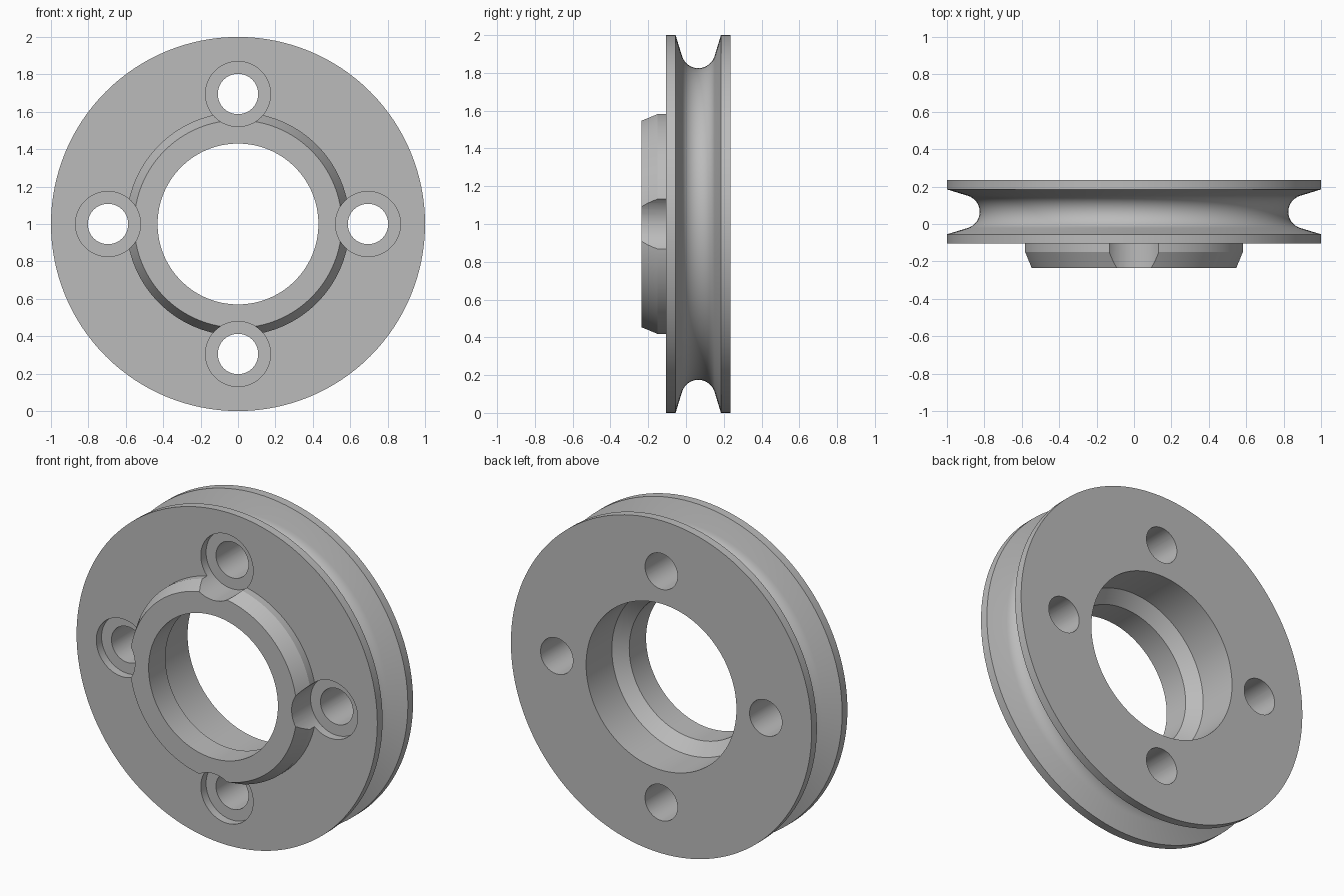
import bpy, bmesh, math
from mathutils import Matrix

cube = bpy.data.objects.get("Cube")
if cube:
    bpy.data.objects.remove(cube, do_unlink=True)

SEGMENTS = 128
CENTRE_Z = 1.0

grey = bpy.data.materials.new("plain grey")
grey.use_nodes = True
colour = (0.5, 0.5, 0.5, 1)
grey.diffuse_color = colour
grey.node_tree.nodes["Principled BSDF"].inputs["Base Color"].default_value = colour


def add_object(name, bm):
    bmesh.ops.recalc_face_normals(bm, faces=bm.faces)
    mesh = bpy.data.meshes.new(name)
    bm.to_mesh(mesh)
    bm.free()
    mesh.materials.append(grey)
    obj = bpy.data.objects.new(name, mesh)
    bpy.context.collection.objects.link(obj)
    return obj


def lathe(name, profile):
    """Turn a closed (radius, y) profile around the wheel axis."""
    bm = bmesh.new()
    rings = []
    for i in range(SEGMENTS):
        a = 2 * math.pi * i / SEGMENTS
        rings.append([bm.verts.new((r * math.cos(a), y, CENTRE_Z + r * math.sin(a)))
                      for r, y in profile])
    n = len(profile)
    for i, ring in enumerate(rings):
        following = rings[(i + 1) % SEGMENTS]
        for j in range(n):
            k = (j + 1) % n
            bm.faces.new((ring[j], ring[k], following[k], following[j]))
    return add_object(name, bm)


def hole_cutter(name, radius, y_front, y_back):
    """Four cylinders along y, spaced evenly on the bolt circle."""
    bm = bmesh.new()
    for i in range(4):
        a = i * math.pi / 2
        place = Matrix.Translation((0.695 * math.cos(a), (y_front + y_back) / 2,
                                    CENTRE_Z + 0.695 * math.sin(a)))
        bmesh.ops.create_cone(bm, cap_ends=True, segments=64, radius1=radius, radius2=radius,
                              depth=y_back - y_front,
                              matrix=place @ Matrix.Rotation(math.pi / 2, 4, "X"))
    obj = add_object(name, bm)
    obj.hide_render = True
    return obj


# Rounded groove bottom, tangent to its flared sides
groove = []
start, steps = math.radians(17), 20
for i in range(steps + 1):
    t = start + (math.pi - 2 * start) * i / steps
    groove.append((0.915 - 0.09 * math.sin(t), 0.065 - 0.09 * math.cos(t)))

# Hub, front face, grooved rim, back face and stepped bore
profile = [(0.43, -0.235), (0.555, -0.235), (0.597, -0.15), (0.597, -0.105),
           (1, -0.105), (1, -0.055)]
profile += groove
profile += [(1, 0.185), (1, 0.235), (0.5, 0.235), (0.5, -0.01), (0.43, -0.075)]
wheel = lathe("grooved_wheel", profile)

# Bolt holes and their counterbores, which also notch the hub
cutters = [hole_cutter("counterbore_cutter", 0.174, -0.4, -0.055),
           hole_cutter("bolt_hole_cutter", 0.108, -0.5, 0.4)]
bpy.context.view_layer.objects.active = wheel
for cutter in cutters:
    cut = wheel.modifiers.new(cutter.name, "BOOLEAN")
    cut.operation = "DIFFERENCE"
    cut.solver = "EXACT"
    cut.object = cutter
    bpy.ops.object.modifier_apply(modifier=cut.name)
    bpy.data.objects.remove(cutter, do_unlink=True)

# Smooth curved surfaces with crisp machined edges
bpy.ops.object.select_all(action="DESELECT")
wheel.select_set(True)
bpy.ops.object.shade_smooth_by_angle(angle=math.radians(20))
